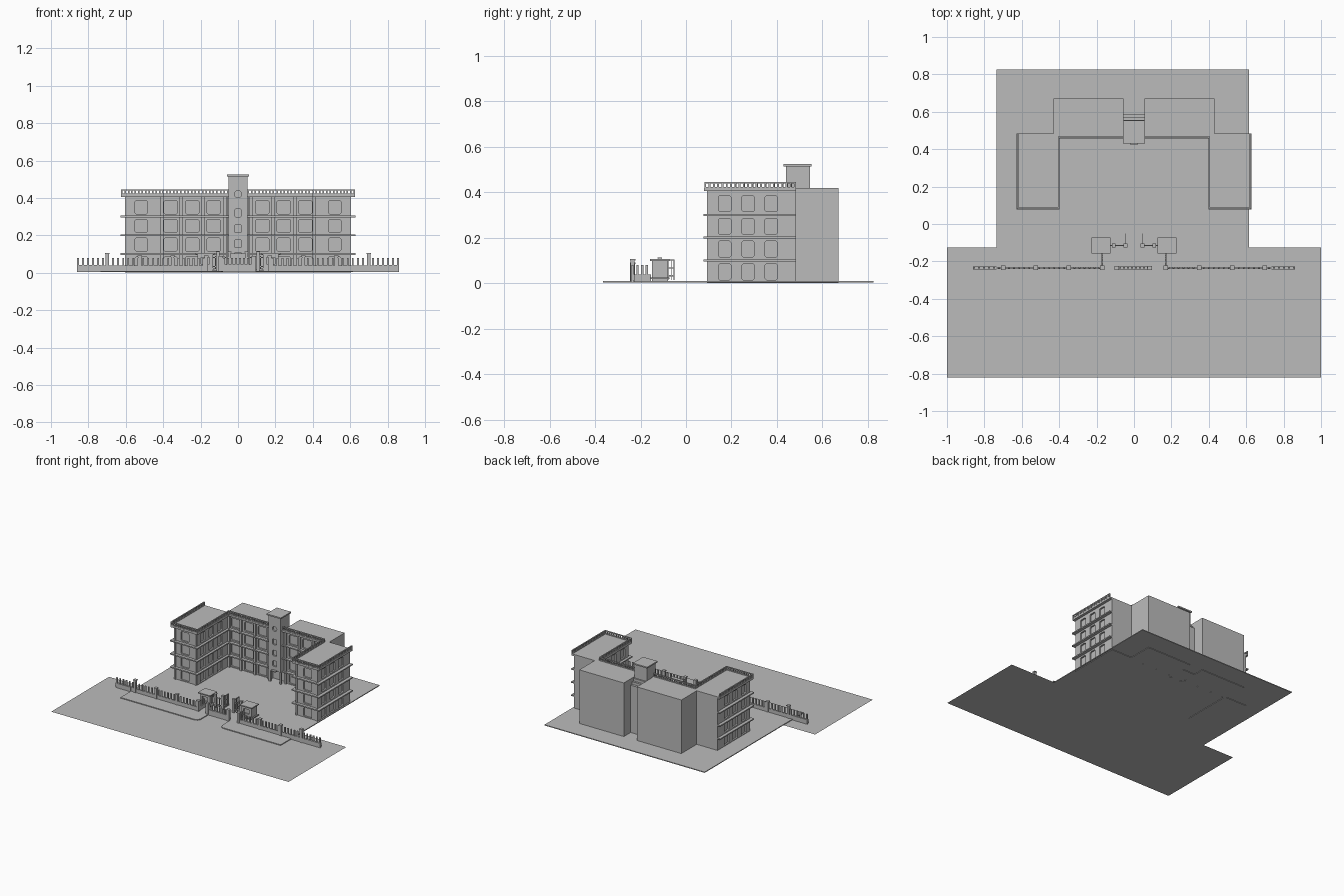
import bpy, bmesh, math
from mathutils import Matrix, Vector

cube = bpy.data.objects.get("Cube")
if cube:
    bpy.data.objects.remove(cube, do_unlink=True)

grey = bpy.data.materials.new("plain_grey")
grey.use_nodes = True
grey.diffuse_color = (0.5, 0.5, 0.5, 1)
grey.node_tree.nodes["Principled BSDF"].inputs["Base Color"].default_value = (0.5, 0.5, 0.5, 1)


def make(name, bm):
    bmesh.ops.recalc_face_normals(bm, faces=bm.faces)
    mesh = bpy.data.meshes.new(name)
    bm.to_mesh(mesh)
    bm.free()
    mesh.materials.append(grey)
    obj = bpy.data.objects.new(name, mesh)
    bpy.context.collection.objects.link(obj)
    return obj


def box(bm, x0, x1, y0, y1, z0, z1):
    size = Matrix.Diagonal((abs(x1 - x0), y1 - y0, z1 - z0, 1))
    mid = Matrix.Translation(((x0 + x1) / 2, (y0 + y1) / 2, (z0 + z1) / 2))
    bmesh.ops.create_cube(bm, size=1, matrix=mid @ size)


def boxes(name, items):
    bm = bmesh.new()
    for item in items:
        box(bm, *item)
    return make(name, bm)


def slab(name, outline, z0, z1):
    bm = bmesh.new()
    face = bm.faces.new([bm.verts.new((x, y, z0)) for x, y in outline])
    if z1 > z0:
        new = bmesh.ops.extrude_face_region(bm, geom=[face])["geom"]
        bmesh.ops.translate(bm, verts=[v for v in new if isinstance(v, bmesh.types.BMVert)],
                            vec=(0, 0, z1 - z0))
    return make(name, bm)


def opening(bm, centre, along, w, h, chamfer=0.006, depth=0.012):
    """Chamfered prism for a recess; along is the wall's horizontal direction."""
    along, up, c = Vector(along), Vector((0, 0, 1)), Vector(centre)
    normal = along.cross(up)
    a, b = w / 2, h / 2
    ring = []
    for sx, sz in ((1, 1), (-1, 1), (-1, -1), (1, -1)):
        pair = [(sx * a, sz * (b - chamfer)), (sx * (a - chamfer), sz * b)]
        ring += pair if sx * sz > 0 else pair[::-1]
    face = bm.faces.new([bm.verts.new(c + along * u + up * v - normal * depth) for u, v in ring])
    new = bmesh.ops.extrude_face_region(bm, geom=[face])["geom"]
    bmesh.ops.translate(bm, verts=[v for v in new if isinstance(v, bmesh.types.BMVert)],
                        vec=normal * depth * 2)


def carve(obj, bm):
    cutter = make("cutter", bm)
    cutter.hide_render = True
    mod = obj.modifiers.new("openings", "BOOLEAN")
    mod.operation, mod.solver, mod.object = "DIFFERENCE", "EXACT", cutter
    dg = bpy.context.evaluated_depsgraph_get()
    dg.update()
    mesh = bpy.data.meshes.new_from_object(obj.evaluated_get(dg))
    obj.modifiers.clear()
    obj.data = mesh
    bpy.data.objects.remove(cutter, do_unlink=True)


def railing(bm, p, q, z=0.418, h=0.027, step=0.019):
    """Balusters between two rails from p to q."""
    (x0, y0), (x1, y1) = sorted((p, q))
    y0, y1 = min(y0, y1), max(y0, y1)
    t = 0.004
    box(bm, x0 - t, x1 + t, y0 - t, y1 + t, z, z + 0.005)
    box(bm, x0 - t, x1 + t, y0 - t, y1 + t, z + h - 0.006, z + h)
    n = max(1, round(max(x1 - x0, y1 - y0) / step))
    for i in range(n + 1):
        x, y = x0 + (x1 - x0) * i / n, y0 + (y1 - y0) * i / n
        box(bm, x - t, x + t, y - t, y + t, z, z + h)


FLOORS = [0.05, 0.15, 0.25, 0.35]
LEVELS = [0.1, 0.2, 0.3]

# Ground sheet and raised yard with a driveway gap
slab("ground", [(-1, -0.82), (1, -0.82), (1, -0.125), (0.615, -0.125), (0.615, 0.825),
                (-0.735, 0.825), (-0.735, -0.125), (-1, -0.125)], 0.004, 0.004)
slab("yard", [(-0.735, -0.365), (-0.11, -0.365), (-0.09, -0.355), (-0.08, -0.335), (-0.08, -0.235),
              (0.1, -0.235), (0.1, -0.335), (0.11, -0.355), (0.13, -0.365), (0.615, -0.365),
              (0.615, 0.825), (-0.735, 0.825)], 0.004, 0.010)

for s, side in ((1, "left"), (-1, "right")):
    def bx(x0, x1, *rest):
        return (min(s * x0, s * x1), max(s * x0, s * x1), *rest)

    # Wing with recessed windows on three sides
    wing = boxes(side + "_wing", [bx(0.415, 0.605, 0.1, 0.485, 0, 0.405)])
    bm = bmesh.new()
    for z in FLOORS:
        opening(bm, (s * 0.517, 0.1, z), (1, 0, 0), 0.066, 0.07)
        for y in (0.17, 0.273, 0.375):
            opening(bm, (s * 0.605, y, z), (0, s, 0), 0.055, 0.07)
            opening(bm, (s * 0.415, y, z), (0, -s, 0), 0.055, 0.07)
    carve(wing, bm)
    boxes(side + "_wing_ledges", [bx(0.397, 0.628, 0.078, 0.485, z - 0.004, z + 0.005) for z in LEVELS])
    boxes(side + "_wing_roof", [bx(0.397, 0.625, 0.08, 0.485, 0.405, 0.418)])
    boxes(side + "_wing_pilasters", [bx(x, x + 0.014, 0.093, 0.105, 0, 0.405) for x in (0.418, 0.591)])

    # Rear block, with the windows of the courtyard front
    block = boxes(side + "_rear_block", [bx(0.055, 0.43, 0.48, 0.67, 0, 0.418)])
    bm = bmesh.new()
    for z in FLOORS:
        for x in (0.13, 0.245, 0.36):
            opening(bm, (s * x, 0.48, z), (1, 0, 0), 0.072, 0.07)
    carve(block, bm)
    boxes(side + "_courtyard_ledges", [bx(0.05, 0.415, 0.457, 0.482, z - 0.004, z + 0.005) for z in LEVELS]
          + [bx(0.05, 0.415, 0.457, 0.482, 0.405, 0.418)])
    boxes(side + "_courtyard_pilasters", [bx(x - 0.008, x + 0.008, 0.467, 0.482, 0, 0.405)
                                          for x in (0.07, 0.187, 0.305, 0.407)])

    # Roof railings
    bm = bmesh.new()
    path = [(0.055, 0.463), (0.401, 0.463), (0.401, 0.085), (0.622, 0.085), (0.622, 0.48)]
    for p, q in zip(path, path[1:]):
        railing(bm, (s * p[0], p[1]), (s * q[0], q[1]))
    make(side + "_roof_railing", bm)

    # Street fence: base wall, pillars and slats
    parts = [bx(0.17, 0.862, -0.24, -0.23, 0.004, 0.038), bx(0.735, 0.862, -0.243, -0.227, 0.012, 0.04),
             bx(0.165, 0.175, -0.235, -0.155, 0.004, 0.038)]
    for x in (0.17, 0.35, 0.525, 0.7):
        top = 0.1 if x > 0.6 else 0.085
        parts += [bx(x - 0.009, x + 0.009, -0.244, -0.226, 0.004, top),
                  bx(x - 0.012, x + 0.012, -0.247, -0.223, top, top + 0.006)]
    for i in range(26):
        x = 0.185 + i * 0.0268
        parts.append(bx(x - 0.005, x + 0.005, -0.239, -0.231, 0.03, 0.08))
    for i in range(3):
        y = -0.213 + i * 0.02
        parts.append(bx(0.166, 0.174, y - 0.005, y + 0.005, 0.03, 0.08))
    boxes(side + "_fence", parts)

    # Guardhouse
    house = boxes(side + "_guardhouse", [bx(0.133, 0.217, -0.15, -0.08, 0.004, 0.098)])
    bm = bmesh.new()
    opening(bm, (s * 0.175, -0.15, 0.064), (1, 0, 0), 0.045, 0.035, 0.002)
    opening(bm, (s * 0.133, -0.115, 0.05), (0, -s, 0), 0.03, 0.075, 0.002)
    carve(house, bm)
    boxes(side + "_guardhouse_trim", [bx(0.125, 0.226, -0.158, -0.073, 0.098, 0.106),
                                      bx(0.125, 0.226, -0.158, -0.073, 0.018, 0.026)])

    # Open gate leaf with its posts and link fence
    parts = [bx(x - 0.008, x + 0.008, -0.123, -0.107, 0.004, 0.108) for x in (0.045, 0.108)]
    parts += [bx(x - 0.01, x + 0.01, -0.125, -0.105, 0.108, 0.114) for x in (0.045, 0.108)]
    parts += [bx(0.045, 0.133, -0.117, -0.113, z, z + 0.005) for z in (0.03, 0.08)]
    parts += [bx(x - 0.002, x + 0.002, -0.117, -0.113, 0.02, 0.09) for x in (0.06, 0.075, 0.09, 0.12)]
    parts += [bx(0.042, 0.046, -0.11, -0.05, z, z + 0.005) for z in (0.03, 0.065, 0.1)]
    parts += [bx(0.042, 0.046, y - 0.002, y + 0.002, 0.015, 0.105) for y in (-0.095, -0.08, -0.065, -0.052)]
    boxes(side + "_gate", parts)

# Low wall between the two driveways
parts = [(-0.09, 0.082, -0.242, -0.228, 0.004, 0.045)]
for x in (-0.092, 0.084):
    parts.append((x - 0.011, x + 0.011, -0.246, -0.224, 0.004, 0.09))
parts += [(-0.075 + i * 0.0215 - 0.005, -0.075 + i * 0.0215 + 0.005, -0.239, -0.231, 0.04, 0.08)
          for i in range(8)]
boxes("centre_wall", parts)

# Stair tower raised on columns, with square windows and one round window
tower = boxes("tower", [(-0.052, 0.052, 0.44, 0.545, 0.1, 0.514)])
bm = bmesh.new()
for z in (0.155, 0.235, 0.32):
    opening(bm, (0, 0.44, z), (1, 0, 0), 0.034, 0.042, 0.004)
bmesh.ops.create_cone(bm, cap_ends=True, segments=16, radius1=0.019, radius2=0.019, depth=0.024,
                      matrix=Matrix.Translation((0, 0.44, 0.42)) @ Matrix.Rotation(math.pi / 2, 4, "X"))
carve(tower, bm)
boxes("tower_roof", [(-0.06, 0.06, 0.43, 0.553, 0.514, 0.524)])
boxes("tower_columns", [(x - 0.007, x + 0.007, 0.443, 0.457, 0, 0.1) for x in (-0.045, 0.045)])
boxes("entrance_canopy", [(-0.02, 0.02, 0.422, 0.445, 0.1, 0.108)])
boxes("stair_core", [(-0.055, 0.055, 0.5, 0.555, 0, 0.41)])
boxes("rear_steps", [(-0.055, 0.055, 0.55, 0.57, 0, 0.39), (-0.055, 0.055, 0.565, 0.588, 0, 0.37)])
